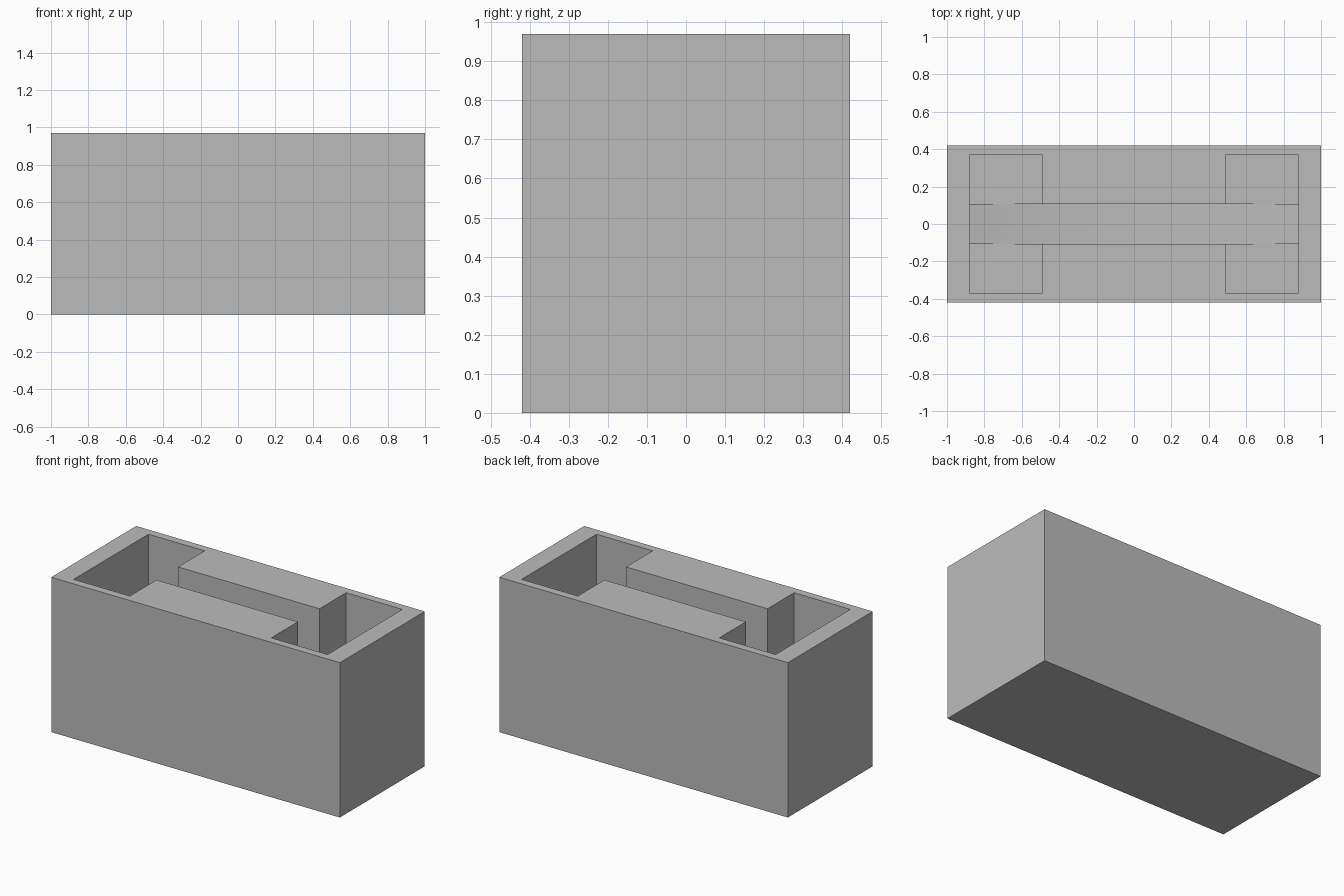
import bpy
import bmesh

if "Cube" in bpy.data.objects:
    bpy.data.objects.remove(bpy.data.objects["Cube"], do_unlink=True)

HEIGHT, FLOOR = 0.97, 0.12
POCKET_IN, POCKET_OUT, POCKET_Y = 0.49, 0.88, 0.37
CHANNEL_Y, CROSSING = 0.107, 0.70

grey = bpy.data.materials.new("plain grey")
grey.use_nodes = True
colour = (0.5, 0.5, 0.5, 1)
grey.diffuse_color = colour
grey.node_tree.nodes["Principled BSDF"].inputs["Base Color"].default_value = colour


def prism(name, profile, half_width):
    """Extrude an x-z profile along y, centred on y = 0."""
    bm = bmesh.new()
    face = bm.faces.new([bm.verts.new((x, -half_width, z)) for x, z in profile])
    new = bmesh.ops.extrude_face_region(bm, geom=[face])["geom"]
    verts = [g for g in new if isinstance(g, bmesh.types.BMVert)]
    bmesh.ops.translate(bm, verts=verts, vec=(0, 2 * half_width, 0))
    bmesh.ops.recalc_face_normals(bm, faces=bm.faces)
    mesh = bpy.data.meshes.new(name)
    bm.to_mesh(mesh)
    bm.free()
    mesh.materials.append(grey)
    obj = bpy.data.objects.new(name, mesh)
    bpy.context.collection.objects.link(obj)
    return obj


def block(name, x0, x1, z0, z1, half_width):
    return prism(name, [(x0, z0), (x1, z0), (x1, z1), (x0, z1)], half_width)


def cut(target, cutter):
    mod = target.modifiers.new("cut", "BOOLEAN")
    mod.operation = "DIFFERENCE"
    mod.solver = "EXACT"
    mod.object = cutter
    bpy.context.view_layer.objects.active = target
    bpy.ops.object.modifier_apply(modifier=mod.name)
    bpy.data.objects.remove(cutter, do_unlink=True)


def curve(x0, x1, steps):
    """Points on the gently dished channel floor."""
    xs = [x0 + (x1 - x0) * i / steps for i in range(steps + 1)]
    return [(x, FLOOR + 0.1 * (x * x - CROSSING ** 2)) for x in xs]


# Outer block
body = block("body", -1, 1, 0, HEIGHT, 0.42)

# Wide pockets at both ends
for side in (-1, 1):
    cut(body, block("pocket_cutter", side * POCKET_IN, side * POCKET_OUT,
                    FLOOR, HEIGHT + 0.1, POCKET_Y))

# Narrow channel with a dished floor joining the pockets
dish = curve(-CROSSING, CROSSING, 24)
cut(body, prism("channel_cutter",
                dish + [(CROSSING, HEIGHT + 0.1), (-CROSSING, HEIGHT + 0.1)],
                CHANNEL_Y))

# Rising ends of the channel floor inside the pockets
for side, name in ((-1, "right_ramp"), (1, "left_ramp")):
    rise = curve(side * CROSSING, side * (POCKET_OUT + 0.01), 4)
    base = [(rise[-1][0], FLOOR - 0.02), (rise[0][0], FLOOR - 0.02)]
    prism(name, rise + base, CHANNEL_Y)
